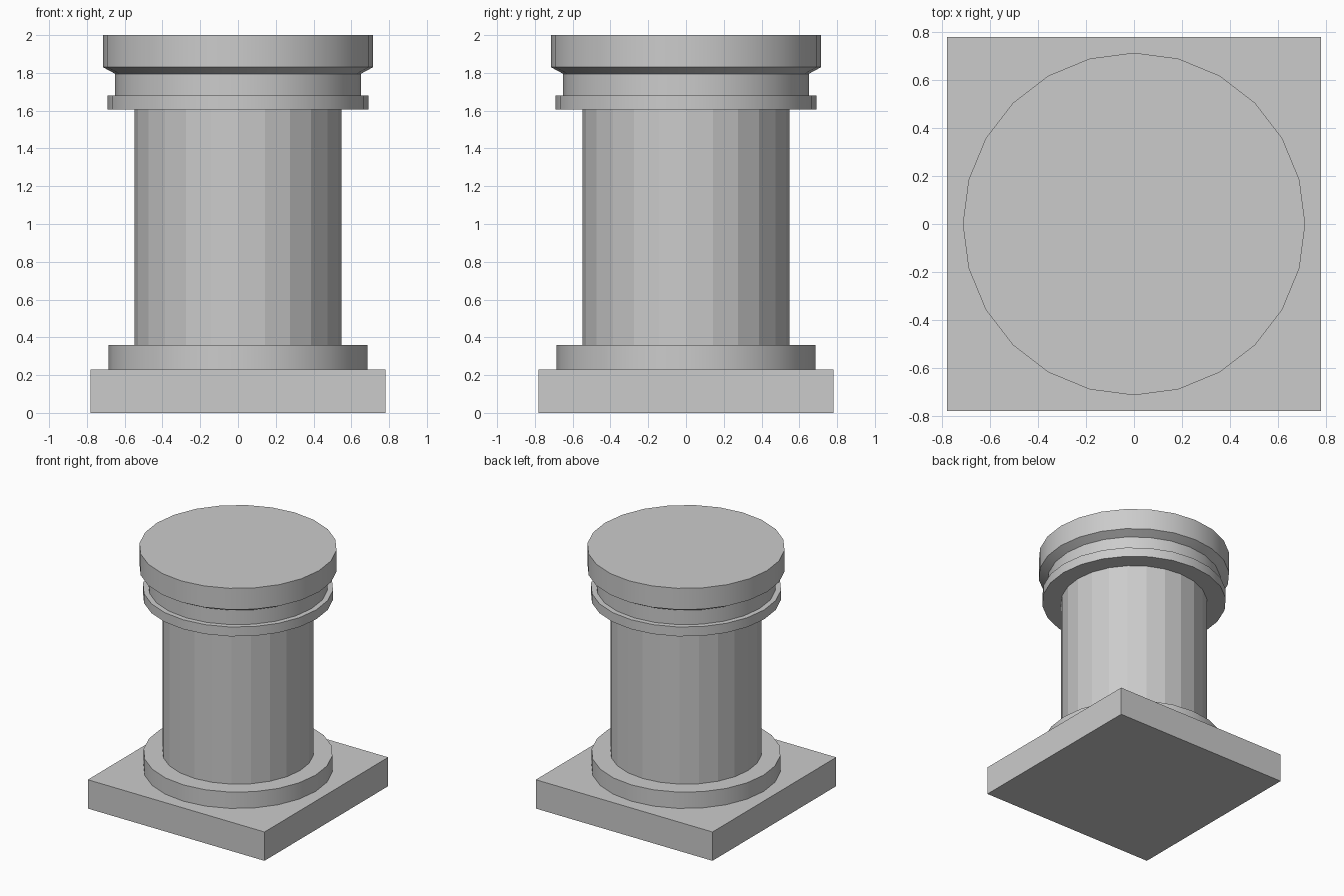
import bpy, bmesh, math

if "Cube" in bpy.data.objects:
    bpy.data.objects.remove(bpy.data.objects["Cube"])

SIDES = 24


def lathe(name, profile, smooth=True):
    """Spin a (radius, z) profile into a capped solid with SIDES facets."""
    bm = bmesh.new()
    rings = []
    for r, z in profile:
        rings.append([bm.verts.new((r * math.cos(2 * math.pi * i / SIDES),
                                    r * math.sin(2 * math.pi * i / SIDES), z))
                      for i in range(SIDES)])
    for low, high in zip(rings, rings[1:]):
        for i in range(SIDES):
            j = (i + 1) % SIDES
            bm.faces.new((low[i], low[j], high[j], high[i]))
    bm.faces.new(rings[0][::-1])
    bm.faces.new(rings[-1])
    mesh = bpy.data.meshes.new(name)
    bm.to_mesh(mesh)
    bm.free()
    obj = bpy.data.objects.new(name, mesh)
    bpy.context.collection.objects.link(obj)
    if smooth:
        bpy.ops.object.select_all(action='DESELECT')
        obj.select_set(True)
        bpy.context.view_layer.objects.active = obj
        bpy.ops.object.shade_smooth_by_angle(angle=math.radians(28))
    return obj


# Square plinth
bpy.ops.mesh.primitive_cube_add(size=1, location=(0, 0, 0.115))
plinth = bpy.context.object
plinth.name = "plinth"
plinth.scale = (1.56, 1.56, 0.23)

# Round base under the shaft
lathe("base_disc", [(0.685, 0.23), (0.685, 0.36)])

# Faceted shaft
lathe("shaft", [(0.548, 0.36), (0.548, 1.605)], smooth=False)

# Collar ring, neck and flared capital
lathe("collar_ring", [(0.69, 1.605), (0.69, 1.68)])
lathe("neck", [(0.65, 1.68), (0.65, 1.80)])
lathe("capital", [(0.65, 1.795), (0.715, 1.83), (0.715, 2.0)])
